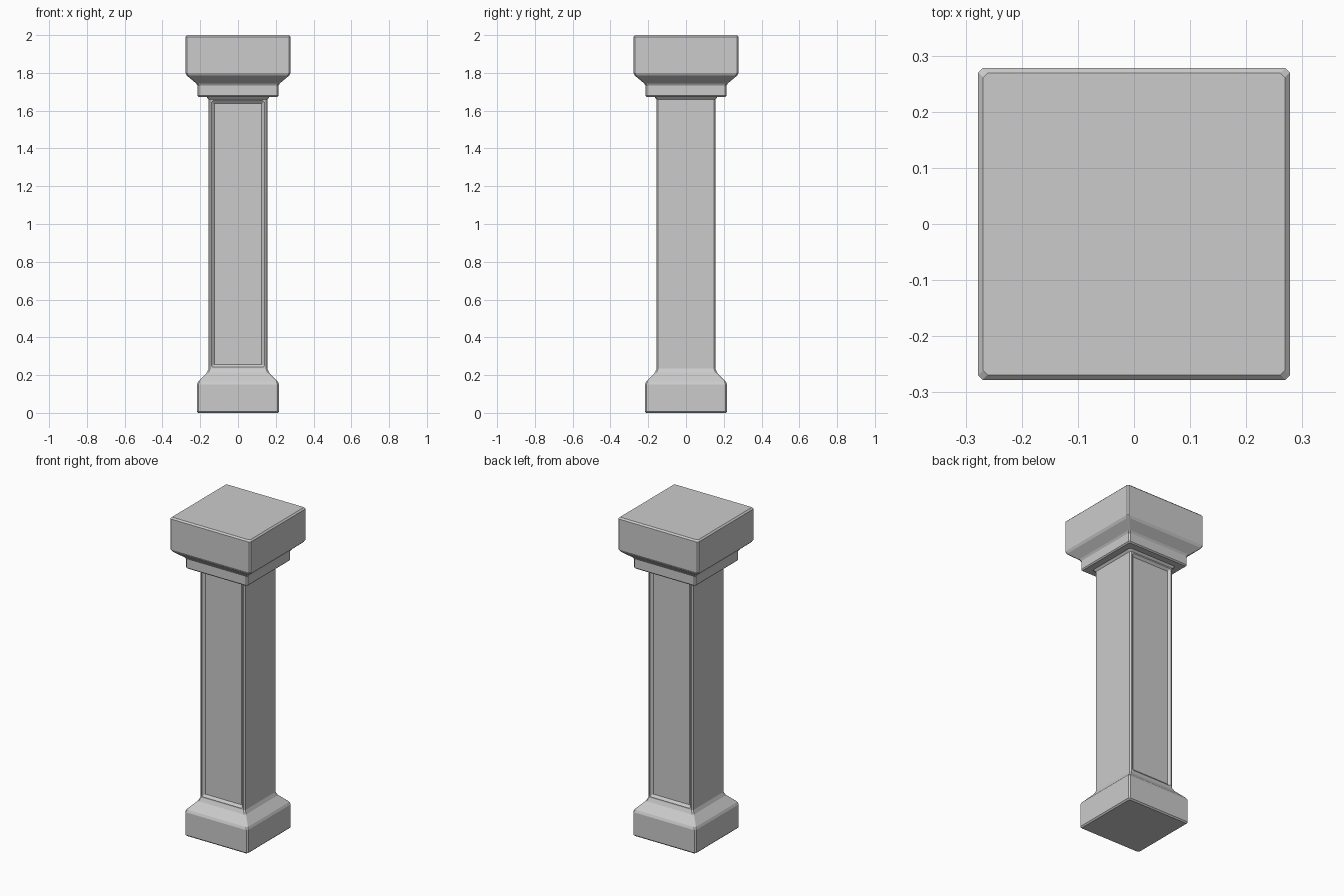
import bpy
import bmesh

cube = bpy.data.objects.get("Cube")
if cube:
    bpy.data.objects.remove(cube, do_unlink=True)

stone = bpy.data.materials.new("grey stone")
stone.use_nodes = True
colour = (0.6, 0.6, 0.6, 1)
stone.diffuse_color = colour
stone.node_tree.nodes["Principled BSDF"].inputs["Base Color"].default_value = colour


def square_loft(name, profile, corner=0.008, panels=False):
    """Stack chamfered squares given as (half width, height) pairs."""
    bm = bmesh.new()
    rings = []
    for w, z in profile:
        c = w - corner
        outline = [(c, -w), (w, -c), (w, c), (c, w),
                   (-c, w), (-w, c), (-w, -c), (-c, -w)]
        rings.append([bm.verts.new((x, y, z)) for x, y in outline])
    for low, high in zip(rings, rings[1:]):
        for i in range(8):
            j = (i + 1) % 8
            bm.faces.new((low[i], low[j], high[j], high[i]))
    bm.faces.new(rings[0][::-1])
    bm.faces.new(rings[-1])
    bm.normal_update()
    if panels:
        sink_panels(bm)
    mesh = bpy.data.meshes.new(name)
    bm.to_mesh(mesh)
    bm.free()
    mesh.materials.append(stone)
    obj = bpy.data.objects.new(name, mesh)
    bpy.context.collection.objects.link(obj)
    return obj


def sink_panels(bm):
    """Recess a long panel with clipped corners in the front and back."""
    for side in (-1, 1):
        face = max((f for f in bm.faces if f.normal.y * side > 0.99),
                   key=lambda f: f.calc_area())
        bmesh.ops.inset_region(bm, faces=[face], thickness=0.01)
        bmesh.ops.bevel(bm, geom=list(face.verts), offset=0.008,
                        segments=1, affect='VERTICES')
        bm.normal_update()
        panel = max((f for f in bm.faces if f.normal.y * side > 0.99),
                    key=lambda f: f.calc_area())
        bmesh.ops.inset_region(bm, faces=[panel], thickness=0.016, depth=-0.013)
        bm.normal_update()


# Plinth with a sloping shoulder
square_loft("base", [(0.21, 0), (0.218, 0.008), (0.218, 0.15), (0.211, 0.165),
                     (0.165, 0.213), (0.155, 0.235)])

# Shaft with recessed panels, flaring slightly under the capital
square_loft("shaft", [(0.155, 0.235), (0.155, 1.66), (0.17, 1.676)], panels=True)

# Capital: collar, sloping underside and top block
square_loft("capital", [(0.207, 1.672), (0.214, 1.679), (0.214, 1.733),
                        (0.222, 1.745), (0.27, 1.785), (0.278, 1.8),
                        (0.278, 1.991), (0.269, 2.0)])
